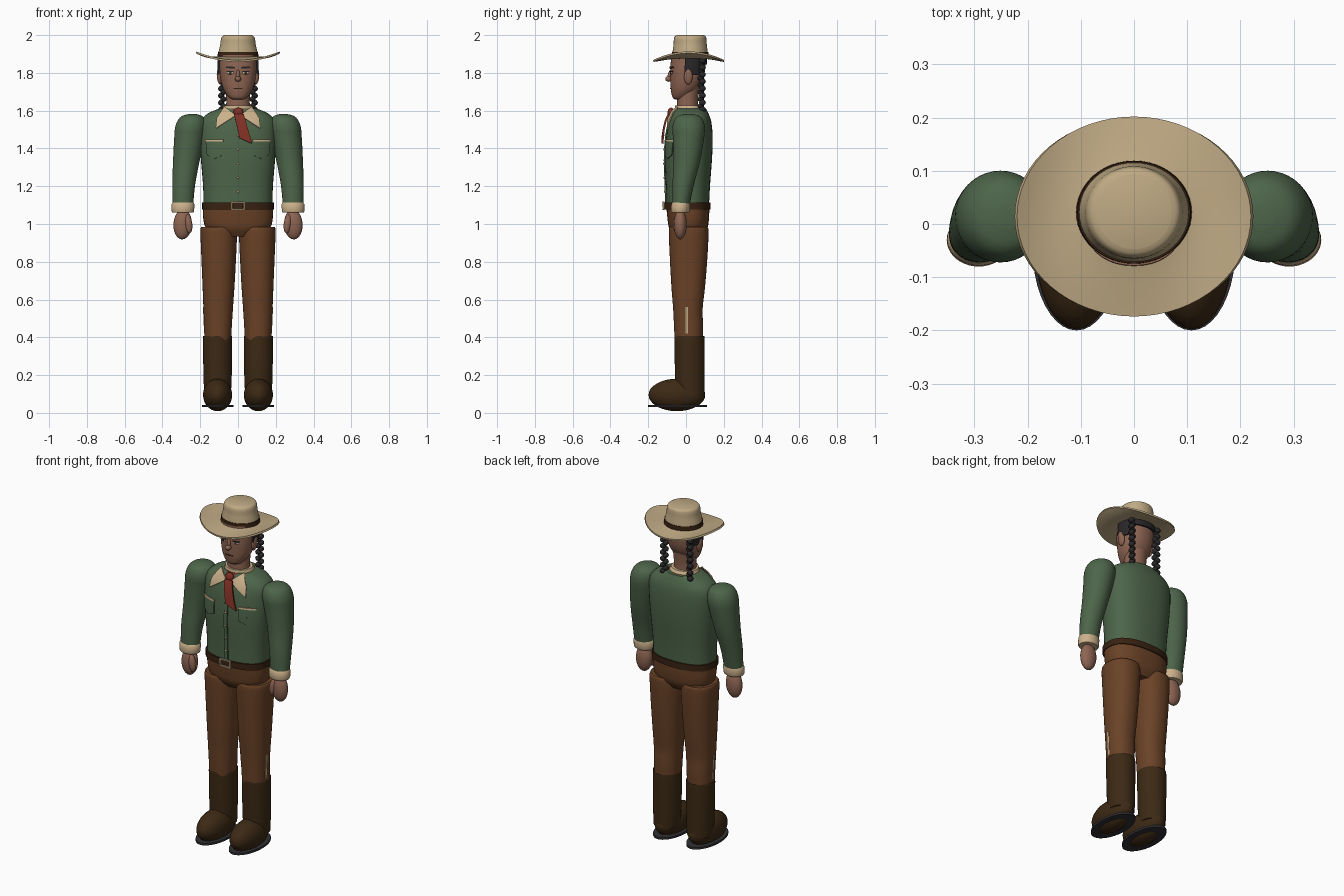
import bpy, bmesh, math
from mathutils import Matrix, Vector

cube = bpy.data.objects.get("Cube")
if cube:
    bpy.data.objects.remove(cube)


def material(name, *rgb):
    m = bpy.data.materials.new(name)
    m.use_nodes = True
    m.diffuse_color = (*rgb, 1)
    m.node_tree.nodes["Principled BSDF"].inputs["Base Color"].default_value = (*rgb, 1)
    return m


green = material("green_cloth", .075, .13, .068)
tan = material("tan_felt", .52, .40, .23)
brown = material("brown_cloth", .145, .055, .02)
boot = material("boot_leather", .045, .022, .007)
skin = material("skin", .27, .13, .085)
red = material("red_cloth", .22, .03, .018)
black = material("black_hair", .022, .02, .022)
cream = material("cream_cloth", .60, .44, .26)
belt_mat = material("belt_leather", .04, .016, .006)
grey = material("sole_grey", .03, .03, .035)
parts = []


def finish(name, bm, mat, closed=True):
    if closed:
        bmesh.ops.recalc_face_normals(bm, faces=bm.faces)
    me = bpy.data.meshes.new(name)
    bm.to_mesh(me)
    bm.free()
    me.materials.append(mat)
    ob = bpy.data.objects.new(name, me)
    bpy.context.collection.objects.link(ob)
    parts.append(ob)
    return ob


def refine(rings, steps=5):
    """Catmull-Rom smoothing of (z, cx, cy, rx, ry) rings."""
    v = [Vector(r) for r in rings]
    v = [v[0]] + v + [v[-1]]
    out = []
    for a, b, c, d in zip(v, v[1:], v[2:], v[3:]):
        for k in range(steps):
            t = k / steps
            out.append(b + (c - a) * t / 2 + (a * 2 - b * 5 + c * 4 - d) * t * t / 2
                       + (b * 3 - a - c * 3 + d) * t ** 3 / 2)
    return out + [v[-1]]


def point(ring, a, p=2.0, grow=0.0):
    c, s = math.cos(a), math.sin(a)
    return Vector((ring[1] + (ring[3] + grow) * math.copysign(abs(c) ** (2 / p), c),
                   ring[2] + (ring[4] + grow) * math.copysign(abs(s) ** (2 / p), s), ring[0]))


def loft(name, rings, mat, side=1, p=2.0, segs=40, smooth=True):
    rings = refine(rings) if smooth else rings
    bm = bmesh.new()
    loops = []
    for r in rings:
        pts = [point(r, 2 * math.pi * i / segs, p) for i in range(segs)]
        loops.append([bm.verts.new((q.x * side, q.y, q.z)) for q in pts])
    for lo, hi in zip(loops, loops[1:]):
        for i in range(segs):
            j = (i + 1) % segs
            bm.faces.new((lo[i], lo[j], hi[j], hi[i]))
    bm.faces.new(loops[0])
    bm.faces.new(loops[-1])
    return finish(name, bm, mat)


def ball(name, loc, size, mat, rot=(0, 0, 0), segs=24):
    bm = bmesh.new()
    bmesh.ops.create_uvsphere(bm, u_segments=segs, v_segments=segs // 2, radius=1,
                              matrix=Matrix.Diagonal((*size, 1)))
    ob = finish(name, bm, mat)
    ob.location, ob.rotation_euler = loc, rot
    return ob


def sheet(name, f, mat, nu=8, nv=8, thick=.006):
    """Thin curved sheet from f(u, v)."""
    bm = bmesh.new()
    g = [[bm.verts.new(f(i / nu, j / nv)) for j in range(nv + 1)] for i in range(nu + 1)]
    for i in range(nu):
        for j in range(nv):
            bm.faces.new((g[i][j], g[i + 1][j], g[i + 1][j + 1], g[i][j + 1]))
    bmesh.ops.remove_doubles(bm, verts=bm.verts, dist=1e-5)
    ob = finish(name, bm, mat, False)
    mod = ob.modifiers.new("thickness", "SOLIDIFY")
    mod.thickness, mod.offset = thick, 0


def ring_at(rings, z):
    for a, b in zip(rings, rings[1:]):
        if a[0] <= z <= b[0]:
            return a.lerp(b, (z - a[0]) / (b[0] - a[0]))
    return rings[0] if z < rings[0][0] else rings[-1]


def front(rings, x, z, p):
    r = ring_at(rings, z)
    return r[2] - r[4] * max(0, 1 - abs(x / r[3]) ** p) ** (1 / p)


def patch(name, corners, mat, rings, p, side=1, lift=.003, thick=.006):
    """Plate with four (x, z) corners lying on the front of a loft."""
    a, b, c, d = [Vector(q) for q in corners]

    def f(u, v):
        u = u if side > 0 else 1 - u
        q = a.lerp(b, u).lerp(d.lerp(c, u), v)
        return (q.x * side, front(rings, q.x, q.y, p) - lift, q.y)
    sheet(name, f, mat, thick=thick)


# Torso, pelvis, belt
TP = 2.4
torso = [(1.08, 0, .008, .182, .113), (1.2, 0, .01, .185, .117), (1.35, 0, .013, .197, .125),
         (1.46, 0, .018, .203, .123), (1.54, 0, .022, .198, .112), (1.585, 0, .024, .16, .095),
         (1.612, 0, .024, .095, .082)]
loft("shirt", torso, green, p=TP)
chest = refine(torso)
loft("pelvis", [(.935, 0, .012, .1, .075), (.975, 0, .012, .165, .1), (1.02, 0, .012, .183, .109),
                (1.09, 0, .01, .186, .114)], brown, p=TP)
loft("belt", [(1.078, 0, .008, .19, .122), (1.114, 0, .008, .19, .122)], belt_mat, p=TP, smooth=False)
for z in (1.077, 1.116):
    patch("buckle_bar", [(-.036, z - .004), (.036, z - .004), (.036, z + .004), (-.036, z + .004)],
          tan, chest, TP, lift=.014, thick=.009)
for s in (1, -1):
    patch("buckle_side", [(.028, 1.075), (.036, 1.075), (.036, 1.118), (.028, 1.118)],
          tan, chest, TP, s, .014, .009)

# Shirt front: placket, buttons, pockets
patch("placket", [(-.011, 1.115), (.011, 1.115), (.011, 1.56), (-.011, 1.56)], green, chest, TP)
for i in range(5):
    z = 1.17 + i * .075
    ball("button", (0, front(chest, 0, z, TP) - .006, z), (.006, .004, .006), cream, segs=12)
for s in (1, -1):
    patch("pocket_inner", [(.08, 1.365), (.125, 1.345), (.125, 1.44), (.08, 1.44)], green, chest, TP, s, .004)
    patch("pocket_outer", [(.125, 1.345), (.163, 1.365), (.17, 1.44), (.125, 1.44)], green, chest, TP, s, .004)
    patch("pocket_trim", [(.078, 1.436), (.172, 1.436), (.172, 1.446), (.078, 1.446)], cream, chest, TP, s, .007)

# Neckerchief
loft("collar", [(1.595, 0, .018, .09, .08), (1.628, 0, .01, .076, .068)], cream, smooth=False)
loft("neckerchief_band", [(1.59, 0, .018, .098, .086), (1.612, 0, .016, .088, .078)], red, smooth=False)
for s in (1, -1):
    patch("collar_flap", [(.012, 1.575), (.118, 1.505), (.112, 1.56), (.072, 1.622)], cream, chest, TP, s, .012)
patch("tie_tail", [(.008, 1.455), (.075, 1.425), (.03, 1.58), (-.02, 1.58)], red, chest, TP, lift=.02, thick=.009)
ball("tie_knot", (.002, -.08, 1.59), (.026, .018, .026), red)

# Neck and head
loft("neck", [(1.58, 0, .01, .066, .058), (1.65, 0, .008, .062, .055), (1.75, 0, .015, .066, .06)], skin)
head = [(1.66, 0, -.03, .03, .03), (1.672, 0, -.027, .05, .045), (1.71, 0, -.01, .076, .07),
        (1.76, 0, .003, .091, .086), (1.82, 0, .009, .098, .092), (1.895, 0, .012, .096, .09)]
HP = 2.2
loft("head", head, skin, p=HP)
face = refine(head)
ball("nose_tip", (0, -.091, 1.768), (.016, .019, .015), skin)
ball("nose_bridge", (0, -.083, 1.79), (.01, .013, .03), skin, (-.25, 0, 0))
patch("mouth", [(-.024, 1.716), (.024, 1.716), (.024, 1.721), (-.024, 1.721)], belt_mat, face, HP, lift=.001, thick=.004)
for s in (1, -1):
    y = front(face, .04, 1.8, HP)
    ball("eye", (s * .04, y, 1.8), (.017, .005, .009), cream, (0, 0, s * .15))
    ball("pupil", (s * .04, y - .004, 1.8), (.007, .003, .008), black, segs=12)
    patch("eyelid", [(.021, 1.806), (.06, 1.804), (.058, 1.81), (.025, 1.811)], black, face, HP, s)
    patch("eyebrow", [(.015, 1.822), (.065, 1.826), (.06, 1.834), (.015, 1.832)], black, face, HP, s)
    ball("ear", (s * .099, .012, 1.78), (.013, .023, .042), skin, (0, s * .1, 0))


# Hair around the back of the head, with two braids
def hair(u, v):
    a = math.radians(-8 + 196 * u)
    off = abs(u - .5) * 2
    low = 1.79 if off > .42 else 1.845
    return point(ring_at(face, low + (1.892 - low) * v), a, HP, .005)


sheet("hair", hair, black, 40, 6, .01)
for s in (1, -1):
    for i in range(15):
        z = 1.865 - i * .0185
        ball("braid_strand", (s * (.083 + .006 * (-1) ** i), .083 + .004 * (-1) ** i, z),
             (.017, .018, .015), black, (0, s * .5 * (-1) ** i, 0), segs=12)
    ball("braid_end", (s * .083, .083, 1.592), (.012, .013, .02), black, segs=12)

# Hat
loft("hat_crown", [(1.88, 0, .022, .107, .095), (1.91, 0, .022, .103, .093), (1.95, 0, .022, .094, .088),
                   (1.98, 0, .022, .09, .086), (1.994, 0, .023, .083, .081), (2.0, 0, .023, .07, .07)], tan, segs=48)
loft("hat_band", [(1.883, 0, .022, .109, .097), (1.91, 0, .022, .106, .096)], belt_mat, segs=48, smooth=False)


def brim(u, v):
    a = 2 * math.pi * u
    z = 1.885 - .022 * v ** .8 + .046 * math.cos(a) ** 2 * v * v
    return point((z, 0, .022 - .008 * v, .09 + .132 * v, .08 + .107 * v), a)


sheet("hat_brim", brim, tan, 64, 10, .01)
for s in (1, -1):
    ball("crown_dent", (s * .033, -.008, 1.9975), (.01, .003, .002), tan, (0, 0, s * .5), segs=12)

# Arms and legs, mirrored
for s in (1, -1):
    n = "left_" if s > 0 else "right_"
    loft(n + "sleeve", [(1.085, .292, -.028, .054, .044), (1.2, .288, -.016, .06, .056),
                        (1.33, .274, .004, .07, .07), (1.45, .258, .013, .08, .082),
                        (1.51, .25, .014, .083, .086), (1.55, .245, .014, .073, .076),
                        (1.572, .243, .014, .053, .056), (1.582, .242, .014, .02, .022)], green, s)
    loft(n + "cuff", [(1.06, .292, -.03, .056, .046), (1.068, .292, -.03, .06, .05),
                      (1.105, .291, -.028, .06, .05), (1.113, .291, -.027, .055, .046)], cream, s, smooth=False)
    ball(n + "hand", (s * .293, -.03, .998), (.049, .034, .08), skin, (0, -s * .05, 0))
    ball(n + "thumb", (s * .262, -.05, 1.0), (.02, .019, .05), skin, (0, s * .12, 0))
    loft(n + "trouser_leg", [(.38, .107, .014, .07, .074), (.47, .106, .013, .074, .077),
                             (.55, .105, .01, .078, .078), (.68, .103, .012, .085, .09),
                             (.85, .102, .014, .093, .101), (.965, .102, .014, .097, .105),
                             (.985, .102, .014, .09, .098)], brown, s, p=2.2)
    sheet(n + "leg_seam", lambda u, v: (s * (.178 + .006 * v), -.002 + .012 * u, .42 + .14 * v),
          tan, 1, 4, .003)
    loft(n + "boot_shaft", [(.09, .108, .022, .07, .075), (.2, .108, .02, .075, .078),
                            (.39, .108, .018, .077, .08), (.4, .108, .018, .074, .077)], boot, s)
    ball(n + "boot_foot", (s * .108, -.048, .095), (.077, .15, .086), boot, segs=32)
    loft(n + "sole", [(.03, .108, -.044, .083, .156), (.042, .108, -.044, .083, .156)], grey, s, smooth=False)

# Bake the thickness and shade smoothly
bpy.ops.object.select_all(action="DESELECT")
for ob in parts:
    ob.select_set(True)
bpy.context.view_layer.objects.active = parts[0]
bpy.ops.object.convert(target="MESH")
bpy.ops.object.shade_smooth_by_angle(angle=math.radians(40))
